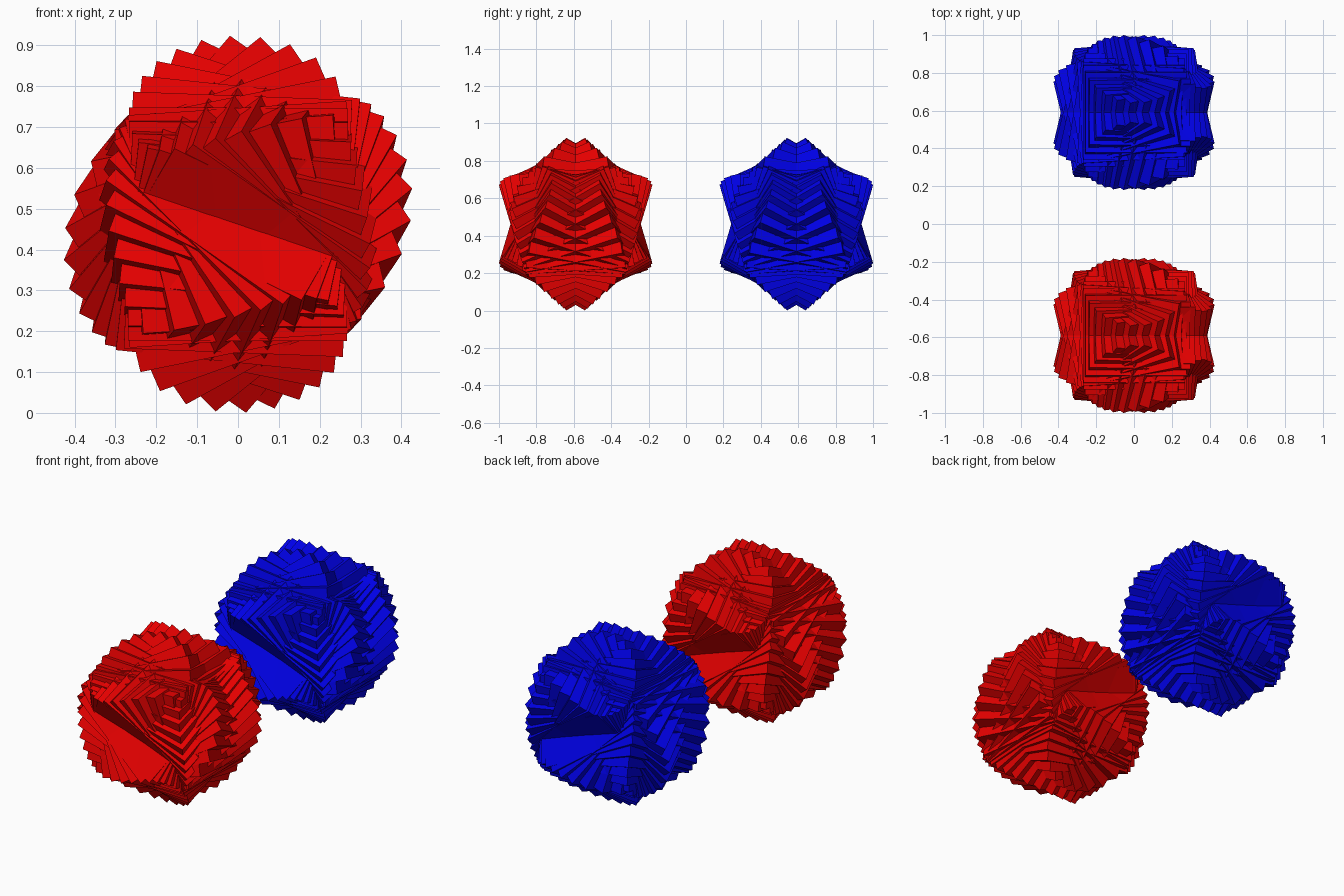
import bpy, bmesh
from math import radians
from mathutils import Euler

if "Cube" in bpy.data.objects:
    bpy.data.objects.remove(bpy.data.objects["Cube"])

SIDE = 0.5366        # edge of each cube
OFFSET = 0.59        # distance of each cluster from the middle
HEIGHT = 0.4618      # height of the cluster centres
STEP = 7.5           # turn between cubes, applied on x, y and z together


def twisted_cluster(name, y, color):
    """Concentric cubes, each turned a little further about all three axes."""
    bm = bmesh.new()
    for i in range(24):
        a = radians((i + 0.5) * STEP)
        bmesh.ops.create_cube(bm, size=SIDE, matrix=Euler((-a, -a, a), 'XYZ').to_matrix().to_4x4())
    mesh = bpy.data.meshes.new(name)
    bm.to_mesh(mesh)
    bm.free()
    mat = bpy.data.materials.new(name + "_paint")
    mat.diffuse_color = color
    mat.use_nodes = True
    mat.node_tree.nodes["Principled BSDF"].inputs["Base Color"].default_value = mat.diffuse_color
    mesh.materials.append(mat)
    obj = bpy.data.objects.new(name, mesh)
    obj.location = (0, y, HEIGHT)
    bpy.context.collection.objects.link(obj)


# front and back clusters
twisted_cluster("red_cube_cluster", -OFFSET, (0.8, 0.0, 0.0, 1))
twisted_cluster("blue_cube_cluster", OFFSET, (0.0, 0.0, 0.8, 1))
